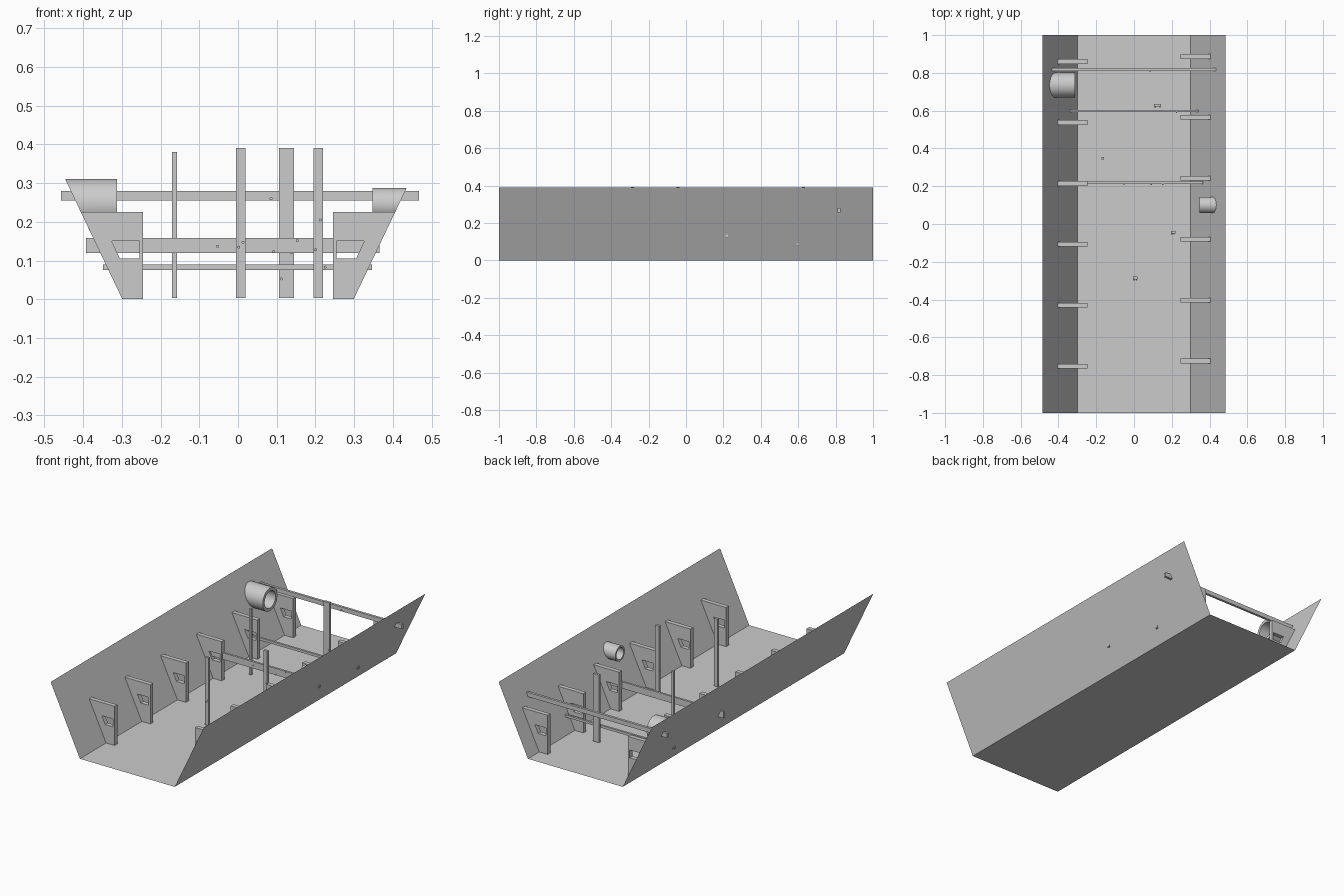
import bpy, bmesh, math

if "Cube" in bpy.data.objects:
    bpy.data.objects.remove(bpy.data.objects["Cube"])

HALF_FLOOR, HALF_TOP, HEIGHT = 0.30, 0.485, 0.39


def wall_x(z):
    return HALF_FLOOR + (HALF_TOP - HALF_FLOOR) * z / HEIGHT


def finish(name, bm, fix=True):
    if fix:
        bmesh.ops.recalc_face_normals(bm, faces=bm.faces)
    me = bpy.data.meshes.new(name)
    bm.to_mesh(me)
    bm.free()
    ob = bpy.data.objects.new(name, me)
    bpy.context.collection.objects.link(ob)
    return ob


def box(name, x0, x1, y0, y1, z0, z1):
    bm = bmesh.new()
    bmesh.ops.create_cube(bm, size=1)
    for v in bm.verts:
        v.co.x = (x0 + x1) / 2 + v.co.x * (x1 - x0)
        v.co.y = (y0 + y1) / 2 + v.co.y * (y1 - y0)
        v.co.z = (z0 + z1) / 2 + v.co.z * (z1 - z0)
    return finish(name, bm)


def bridge(bm, rings):
    # closed loop of rings, skinned with quads
    n = len(rings[0])
    for a, b in zip(rings, rings[1:] + rings[:1]):
        for i in range(n):
            j = (i + 1) % n
            bm.faces.new((a[i], a[j], b[j], b[i]))


# Open trough: floor and two sloping sheets
bm = bmesh.new()
prof = [(-HALF_TOP, HEIGHT), (-HALF_FLOOR, 0), (HALF_FLOOR, 0), (HALF_TOP, HEIGHT)]
rows = [[bm.verts.new((x, y, z)) for x, z in prof] for y in (-1, 1)]
for i in range(3):
    bm.faces.new((rows[0][i], rows[0][i + 1], rows[1][i + 1], rows[1][i]))
finish("trough_sheet", bm, False)


# Support ribs with a trapezoid window
def rib(name, side, y, t=0.025):
    e = 0.001
    outer = [(HALF_FLOOR - e, e), (0.245, e), (0.245, 0.225), (wall_x(0.225) - e, 0.225)]
    inner = [(0.305, 0.105), (0.255, 0.105), (0.255, 0.15), (0.326, 0.15)]
    bm = bmesh.new()
    rings = [[bm.verts.new((side * x, y + d, z)) for x, z in p]
             for p, d in ((outer, -t / 2), (outer, t / 2), (inner, t / 2), (inner, -t / 2))]
    bridge(bm, rings)
    finish(name, bm)


for i in range(6):
    rib(f"left_rib_{i}", -1, 0.86 - 0.3225 * i)
    rib(f"right_rib_{i}", 1, 0.887 - 0.3225 * i)


# Hollow pipe stubs trimmed to the slope of the wall
def pipe(name, side, x_in, y, z, r, r_in, n=48):
    bm = bmesh.new()
    rings = []
    for rad, at_wall in ((r, False), (r, True), (r_in, True), (r_in, False)):
        ring = []
        for k in range(n):
            a = 2 * math.pi * k / n
            zz = z + rad * math.sin(a)
            x = wall_x(zz) - 0.001 if at_wall else x_in
            ring.append(bm.verts.new((side * x, y + rad * math.cos(a), zz)))
        rings.append(ring)
    bridge(bm, rings)
    ob = finish(name, bm)
    bpy.context.view_layer.objects.active = ob
    ob.select_set(True)
    bpy.ops.object.shade_smooth_by_angle(angle=math.radians(35))
    ob.select_set(False)


pipe("left_pipe", -1, 0.312, 0.735, 0.245, 0.066, 0.049)
pipe("right_pipe", 1, 0.347, 0.10, 0.245, 0.043, 0.033)

# Cross beams running through the walls
box("upper_beam", -0.457, 0.468, 0.811, 0.825, 0.255, 0.28)
box("middle_beam", -0.393, 0.366, 0.212, 0.224, 0.12, 0.158)
box("lower_beam", -0.348, 0.346, 0.592, 0.604, 0.076, 0.09)

# Upright posts
box("post_a", -0.171, -0.158, 0.342, 0.356, 0.004, 0.38)
box("post_b", -0.005, 0.019, -0.293, -0.279, 0.004, 0.391)
box("post_c", 0.106, 0.144, 0.621, 0.635, 0.004, 0.391)
box("post_d", 0.195, 0.22, -0.05, -0.036, 0.004, 0.391)

# Small bolts on the front faces of beams and posts: x, front y, z
bolts = [(0.085, 0.811, 0.26), (-0.053, 0.212, 0.137), (0.092, 0.212, 0.124),
         (0.153, 0.212, 0.152), (0.225, 0.592, 0.083), (0.002, -0.293, 0.135),
         (0.013, -0.293, 0.147), (0.212, -0.05, 0.205), (0.2, -0.05, 0.128),
         (0.138, 0.621, 0.12), (0.112, 0.621, 0.053)]
for i, (x, y, z) in enumerate(bolts):
    bm = bmesh.new()
    bmesh.ops.create_cone(bm, cap_ends=True, segments=6, radius1=0.004, radius2=0.004, depth=0.006)
    ob = finish(f"bolt_{i}", bm)
    ob.rotation_euler.x = math.pi / 2
    ob.location = (x, y - 0.002, z)
